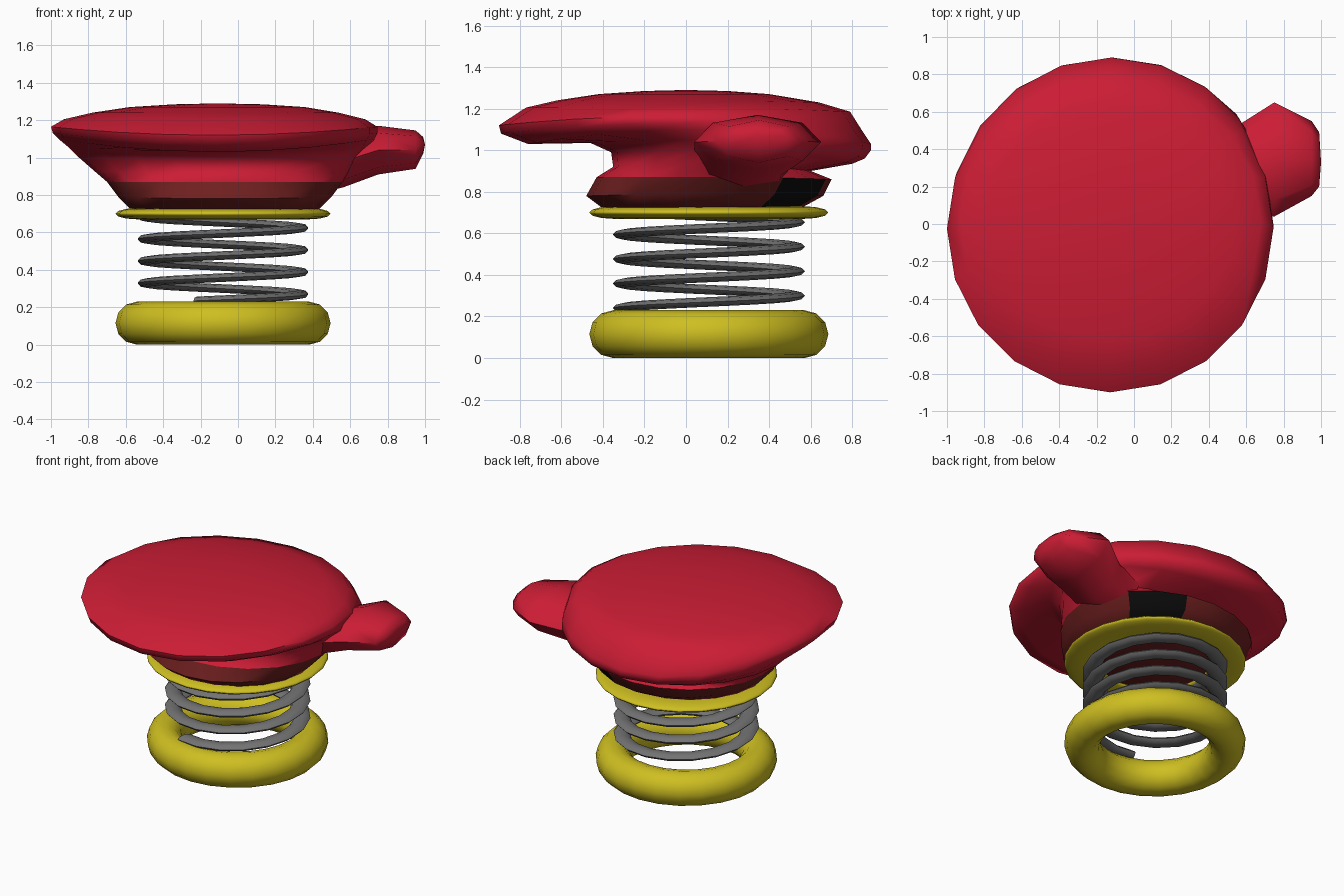
import bpy, bmesh, math

if "Cube" in bpy.data.objects:
    bpy.data.objects.remove(bpy.data.objects["Cube"])

CX, CY = -0.08, 0.11   # axis of the spring stand


def material(name, rgb):
    m = bpy.data.materials.new(name)
    m.diffuse_color = (*rgb, 1)
    m.use_nodes = True
    m.node_tree.nodes["Principled BSDF"].inputs["Base Color"].default_value = m.diffuse_color
    return m


RED = material("red", (0.60, 0.012, 0.035))
CUFF = material("dark_red", (0.16, 0.014, 0.014))
BLACK = material("black", (0.004, 0.004, 0.004))
YELLOW = material("yellow", (0.62, 0.52, 0.015))
STEEL = material("steel", (0.17, 0.17, 0.17))


def smooth(ob, angle):
    bpy.ops.object.select_all(action='DESELECT')
    ob.select_set(True)
    bpy.context.view_layer.objects.active = ob
    bpy.ops.object.shade_smooth_by_angle(angle=math.radians(angle))


def loft(name, rings, mats, start=True, end=None, cap=False, angle=50):
    """Skin a stack of point rings, closing the ends with a face or a point."""
    bm = bmesh.new()
    loops = [[bm.verts.new(p) for p in r] for r in rings]
    for a, b in zip(loops, loops[1:]):
        n = len(a)
        for i in range(n):
            bm.faces.new((a[i], a[(i + 1) % n], b[(i + 1) % n], b[i]))
    last = loops[-1]
    if start:
        bm.faces.new(loops[0][::-1])
    if cap:
        bm.faces.new(last)
    if end:
        tip = bm.verts.new(end)
        for i in range(len(last)):
            bm.faces.new((last[i], last[(i + 1) % len(last)], tip))
    bmesh.ops.recalc_face_normals(bm, faces=bm.faces)
    me = bpy.data.meshes.new(name)
    bm.to_mesh(me)
    bm.free()
    ob = bpy.data.objects.new(name, me)
    bpy.context.collection.objects.link(ob)
    for m in mats:
        me.materials.append(m)
    smooth(ob, angle)
    return ob


def oval(x0, x1, y0, y1, zf, zb, zs, n=20):
    """Oval ring whose height differs at front, back and sides."""
    pts = []
    for i in range(n):
        t = 2 * math.pi * i / n
        c, s = math.cos(t), math.sin(t)
        z = zs * c * c + (zf if s < 0 else zb) * s * s
        pts.append(((x0 + x1) / 2 + (x1 - x0) / 2 * c,
                    (y0 + y1) / 2 + (y1 - y0) / 2 * s, z))
    return pts


# base ring and flattened top ring
for name, z, half in (("base_ring", 0.115, 0.115), ("top_ring", 0.70, 0.03)):
    bpy.ops.mesh.primitive_torus_add(location=(CX, CY, z), major_segments=24,
                                     minor_segments=12, major_radius=0.46, minor_radius=0.115)
    ring = bpy.context.object
    ring.name = name
    ring.scale.z = half / 0.115
    ring.data.materials.append(YELLOW)
    smooth(ring, 60)

# coil spring with a flattened wire
coils = []
for i in range(4 * 18 + 1):
    t = math.radians(-110) + 2 * math.pi * i / 18
    z = 0.27 + 0.118 * t / (2 * math.pi)
    wire = []
    for k in range(8):
        a = 2 * math.pi * k / 8
        r = 0.41 + 0.052 * math.cos(a)
        wire.append((CX + r * math.cos(t), CY + r * math.sin(t), z + 0.023 * math.sin(a)))
    coils.append(wire)
loft("spring", coils, [STEEL], cap=True, angle=60)

# glove cuff with a black patch at the back right
rim = (-.70, .56, -.43, .70, .87, .86, .87)
cuff = loft("cuff", [oval(*r) for r in (
    (-.57, .43, -.40, .55, .72, .72, .72),
    (-.64, .50, -.48, .66, .78, .78, .79),
    rim)], [CUFF, BLACK])
for f in cuff.data.polygons:
    a = math.degrees(math.atan2(f.center.y - CY, f.center.x - CX))
    if 36 < a < 72 and len(f.vertices) == 4:
        f.material_index = 1

# glove body, overhanging at the front with a blunt lip
loft("glove_body", [oval(*r) for r in (
    rim,
    (-.77, .60, -.35, .60, .92, .90, .93),
    (-.85, .66, -.36, .80, .99, .935, 1.0),
    (-.90, .70, -.46, .86, 1.035, .96, 1.05),
    (-.96, .73, -.76, .89, 1.03, 1.0, 1.10),
    (-.99, .745, -.89, .89, 1.08, 1.03, 1.13),
    (-1.0, .745, -.90, .85, 1.12, 1.09, 1.165),
    (-.93, .68, -.77, .79, 1.205, 1.185, 1.205),
    (-.78, .54, -.62, .64, 1.24, 1.23, 1.24),
    (-.58, .36, -.42, .40, 1.27, 1.27, 1.27),
    (-.34, .13, -.20, .20, 1.285, 1.285, 1.285))],
    [RED], start=False, end=(-.11, 0, 1.29), angle=70)


# thumb, lofted outwards along x from a broad root
def section(x, y0, y1, z0, z1, n=8):
    return [(x, (y0 + y1) / 2 + (y1 - y0) / 2 * math.cos(2 * math.pi * i / n),
             (z0 + z1) / 2 + (z1 - z0) / 2 * math.sin(2 * math.pi * i / n)) for i in range(n)]


loft("thumb", [section(*s) for s in (
    (.38, .02, .52, .80, 1.08),
    (.56, .04, .53, .84, 1.12),
    (.75, .04, .65, .91, 1.17),
    (.95, .15, .55, .94, 1.145),
    (.99, .20, .49, 1.02, 1.11))],
    [RED], end=(1.0, .33, 1.07), angle=70)
